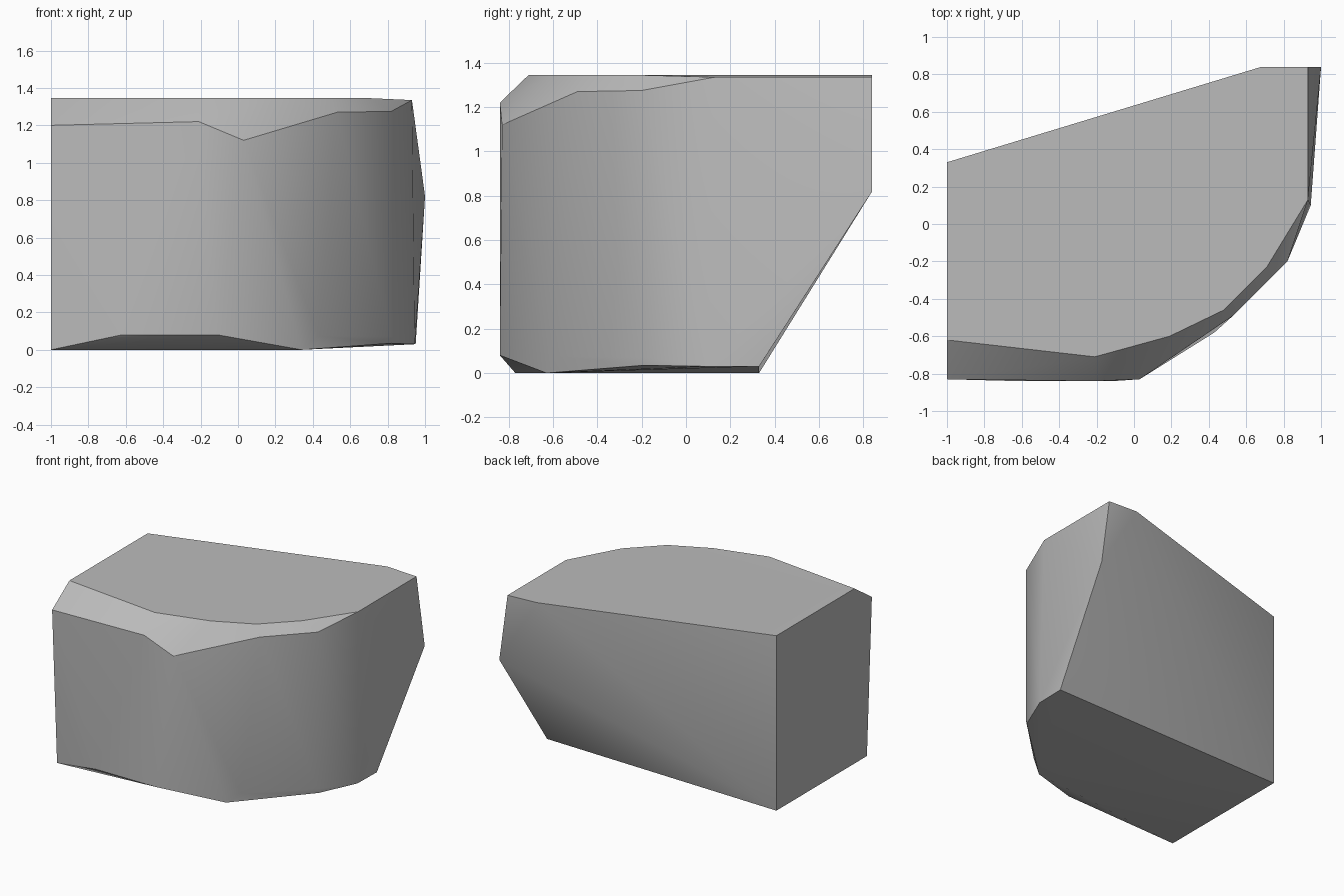
import bpy
import bmesh
from math import radians

default_cube = bpy.data.objects.get("Cube")
if default_cube:
    bpy.data.objects.remove(default_cube, do_unlink=True)


def make_material(name, colour):
    material = bpy.data.materials.new(name)
    material.use_nodes = True
    material.diffuse_color = colour
    shader = next(n for n in material.node_tree.nodes if n.type == "BSDF_PRINCIPLED")
    shader.inputs["Base Color"].default_value = colour
    shader.inputs["Roughness"].default_value = 0.9
    return material


def make_hull(name, outlines, material):
    """Wrap a set of stacked outlines in one closed faceted skin."""
    bm = bmesh.new()
    for outline in outlines:
        for corner in outline:
            bm.verts.new(corner)
    result = bmesh.ops.convex_hull(bm, input=bm.verts[:], use_existing_faces=False)
    unused = {v for v in result["geom_interior"] + result["geom_unused"]
              if isinstance(v, bmesh.types.BMVert)}
    bmesh.ops.delete(bm, geom=list(unused), context="VERTS")
    bmesh.ops.dissolve_limit(bm, angle_limit=radians(0.3),
                             verts=bm.verts[:], edges=bm.edges[:])
    bmesh.ops.recalc_face_normals(bm, faces=bm.faces[:])
    mesh = bpy.data.meshes.new(name)
    bm.to_mesh(mesh)
    bm.free()
    mesh.materials.append(material)
    obj = bpy.data.objects.new(name, mesh)
    bpy.context.collection.objects.link(obj)
    return obj


TOP = 1.345

# Flat top of the stone, from the front left round to the back
top_outline = [(x, y, TOP) for x, y in (
    (-1, -.62), (-.21, -.71), (.19, -.6), (.48, -.46), (.71, -.23),
    (.68, .84), (-1, .33))]

# Upper ends of the walls, under the chipped top edge
upper_rim = [(-1, -.83, 1.2), (-.21, -.84, 1.22), (.03, -.83, 1.12),
             (.53, -.49, 1.27), (.82, -.2, 1.275),
             (.93, .13, 1.335), (.93, .84, 1.335)]

# Overhanging back corner
back_corner = [(1, .84, .82)]

# Lower ends of the walls, above the chipped bottom edge
lower_rim = [(-.62, -.84, .08), (-.11, -.84, .08),
             (.43, -.58, .075), (.82, -.2, .07)]

# Slightly tilted underside
underside = [(-1, -.77, 0), (.34, -.63, 0), (.82, -.19, .035),
             (.945, .1, .03), (.95, .33, .03), (-1, .33, 0)]

stone_grey = make_material("stone grey", (.5, .5, .5, 1))
stone = make_hull("stone_block",
                  [top_outline, upper_rim, back_corner, lower_rim, underside],
                  stone_grey)

# Soft walls with crisp chipped edges
bpy.ops.object.select_all(action="DESELECT")
stone.select_set(True)
bpy.context.view_layer.objects.active = stone
bpy.ops.object.shade_smooth_by_angle(angle=radians(30))
